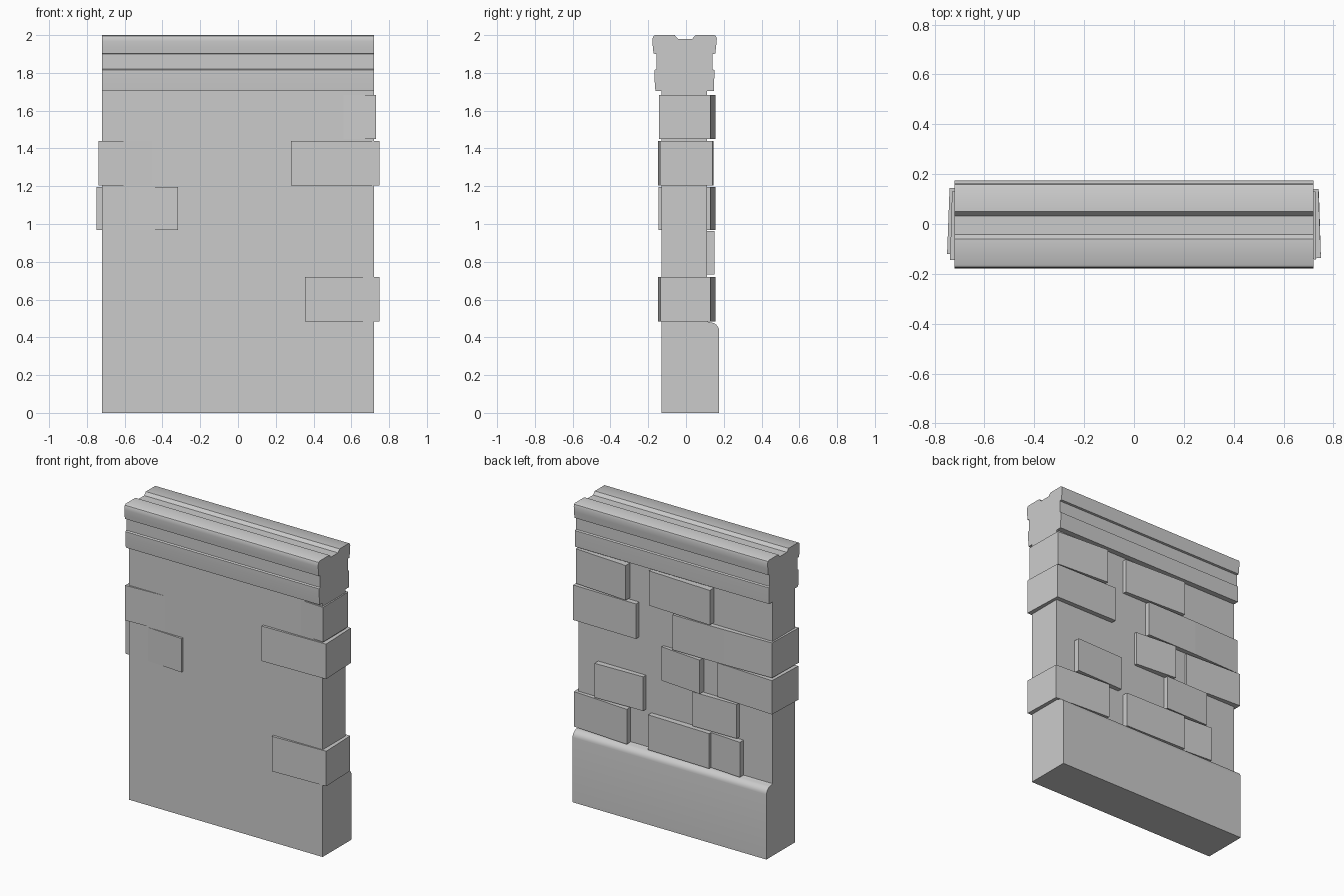
import bpy, bmesh, math


def prism(name, pts, place, a, b, smooth=False):
    """Extrude an outline between a and b; place maps (u, v, w) to xyz."""
    bm = bmesh.new()
    lo = [bm.verts.new(place(u, v, a)) for u, v in pts]
    hi = [bm.verts.new(place(u, v, b)) for u, v in pts]
    bm.faces.new(lo)
    bm.faces.new(hi[::-1])
    for i in range(len(pts)):
        j = (i + 1) % len(pts)
        bm.faces.new((lo[i], hi[i], hi[j], lo[j]))
    bmesh.ops.recalc_face_normals(bm, faces=bm.faces)
    me = bpy.data.meshes.new(name)
    bm.to_mesh(me)
    bm.free()
    ob = bpy.data.objects.new(name, me)
    bpy.context.collection.objects.link(ob)
    if smooth:
        bpy.ops.object.select_all(action='DESELECT')
        bpy.context.view_layer.objects.active = ob
        ob.select_set(True)
        bpy.ops.object.shade_smooth_by_angle(angle=math.radians(32))
    return ob


def along_x(u, v, w):
    return (w, u, v)


def along_z(u, v, w):
    return (u, v, w)


HALF = 0.72

# wall with rounded plinth on the back
arc = [(0.125 + 0.05 * math.cos(math.radians(t)), 0.435 + 0.045 * math.sin(math.radians(t)))
       for t in range(0, 91, 15)]
wall = [(-0.13, 0), (0.175, 0)] + arc + [(0.11, 0.485), (0.11, 1.705), (-0.13, 1.705)]
prism("wall", wall, along_x, -HALF, HALF, True)

# moulded coping with a groove along the top
coping = [(-0.13, 1.69), (-0.13, 1.705), (-0.162, 1.705), (-0.168, 1.78), (-0.168, 1.815),
          (-0.157, 1.82), (-0.157, 1.9), (-0.172, 1.902), (-0.175, 1.93), (-0.178, 1.965),
          (-0.177, 1.983), (-0.173, 1.994), (-0.163, 2.0),
          (-0.06, 2.0), (-0.042, 1.98), (0.033, 1.98), (0.05, 2.0),
          (0.15, 2.0), (0.159, 1.995), (0.163, 1.98), (0.16, 1.945), (0.155, 1.902),
          (0.14, 1.9), (0.14, 1.82), (0.15, 1.815), (0.15, 1.78), (0.147, 1.705),
          (0.11, 1.705), (0.11, 1.69)]
prism("coping", coping, along_x, -HALF, HALF, True)

# courses of stone, bottom to top
ROWS = [(0.485, 0.72), (0.733, 0.962), (0.968, 1.195), (1.205, 1.44), (1.45, 1.683)]

# corner stones wrap around the ends: row, plan outline
corners = [
    (0, [(0.33, 0.155), (0.742, 0.13), (0.75, -0.135), (0.355, -0.148)]),
    (2, [(-0.32, 0.125), (-0.74, 0.145), (-0.75, -0.12), (-0.318, -0.145)]),
    (3, [(0.27, 0.145), (0.74, 0.14), (0.75, -0.137), (0.28, -0.148)]),
    (3, [(-0.38, 0.142), (-0.73, 0.13), (-0.738, -0.145), (-0.38, -0.126)]),
    (4, [(0.34, 0.155), (0.728, 0.13), (0.731, -0.142), (0.34, -0.115)]),
]
for i, (row, plan) in enumerate(corners):
    prism(f"corner_stone_{i + 1}", plan, along_z, *ROWS[row])

# stones standing out of the back: row, x and y at one end, x and y at the other
stones = [
    (0, 0.18, 0.145, -0.28, 0.155), (0, -0.28, 0.135, -0.505, 0.15),
    (1, 0.575, 0.15, 0.22, 0.14), (1, -0.15, 0.145, -0.475, 0.14),
    (2, 0.09, 0.13, -0.21, 0.155),
    (3, 0.0, 0.145, -0.38, 0.142),
    (4, 0.18, 0.135, -0.285, 0.155),
]
for i, (row, x0, y0, x1, y1) in enumerate(stones):
    prism(f"stone_{i + 1}", [(x0, y0), (x1, y1), (x1, 0.05), (x0, 0.05)], along_z, *ROWS[row])
